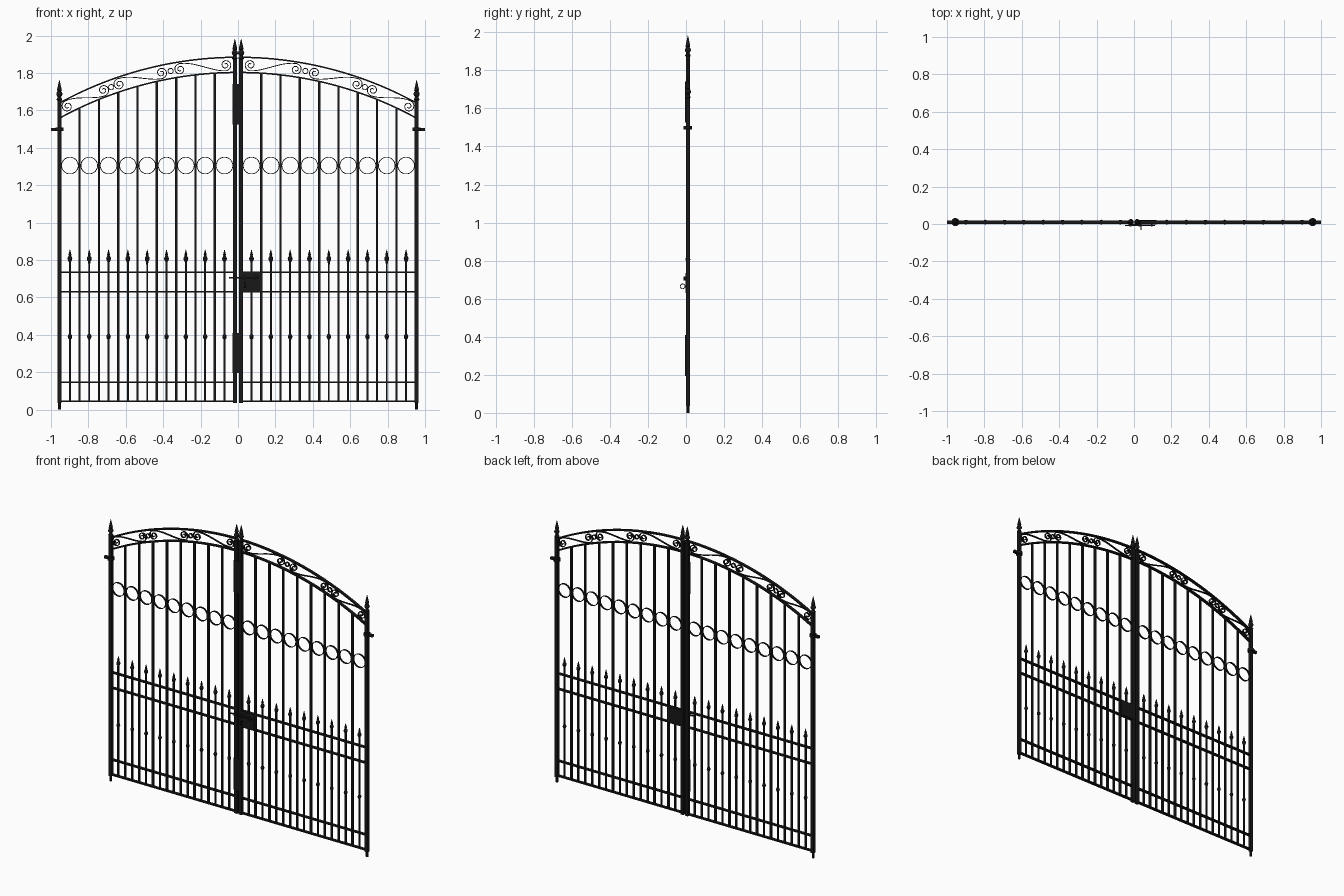
import bpy, bmesh, math

if "Cube" in bpy.data.objects:
    bpy.data.objects.remove(bpy.data.objects["Cube"])

Y = 0.010                      # depth centre of the gate leaf
R, POST, MID = 1.984, 0.955, 0.017

black = bpy.data.materials.new("black_iron")
black.diffuse_color = (0.009, 0.009, 0.0095, 1)
black.use_nodes = True
black.node_tree.nodes["Principled BSDF"].inputs["Base Color"].default_value = black.diffuse_color


def finish(bm, name, smooth=False):
    bmesh.ops.recalc_face_normals(bm, faces=bm.faces)
    me = bpy.data.meshes.new(name)
    bm.to_mesh(me)
    bm.free()
    ob = bpy.data.objects.new(name, me)
    me.materials.append(black)
    bpy.context.collection.objects.link(ob)
    if smooth:
        bpy.ops.object.select_all(action='DESELECT')
        ob.select_set(True)
        bpy.context.view_layer.objects.active = ob
        bpy.ops.object.shade_smooth_by_angle(angle=math.radians(40))


def box(bm, x0, x1, y0, y1, z0, z1):
    v = [bm.verts.new((x, y, z)) for x in (x0, x1) for y in (y0, y1) for z in (z0, z1)]
    for f in ((0, 1, 3, 2), (4, 6, 7, 5), (0, 4, 5, 1), (2, 3, 7, 6), (0, 2, 6, 4), (1, 5, 7, 3)):
        bm.faces.new([v[i] for i in f])


def bar(bm, x, w, z0, z1):
    box(bm, x - w / 2, x + w / 2, Y - w / 2, Y + w / 2, z0, z1)


def lathe(bm, x, z, prof, n=10, y=Y):
    """Revolve (radius, height) pairs around a vertical axis."""
    rings = [[bm.verts.new((x + r * math.cos(2 * math.pi * k / n),
                            y + r * math.sin(2 * math.pi * k / n), z + h))
              for k in range(n)] for r, h in prof]
    for a, b in zip(rings, rings[1:]):
        for k in range(n):
            bm.faces.new((a[k], a[(k + 1) % n], b[(k + 1) % n], b[k]))
    bm.faces.new(rings[0])
    bm.faces.new(rings[-1])


def ribbon(bm, pts, w, d, closed=False, y=Y):
    """Flat bar of thickness w and depth d following (x, z) points."""
    n, secs = len(pts), []
    for i, (x, z) in enumerate(pts):
        a = pts[i - 1] if (i or closed) else pts[0]
        b = pts[(i + 1) % n] if (i < n - 1 or closed) else pts[-1]
        tx, tz = b[0] - a[0], b[1] - a[1]
        l = math.hypot(tx, tz) or 1
        nx, nz = -tz / l * w / 2, tx / l * w / 2
        secs.append([bm.verts.new((x + s * nx, y + e * d / 2, z + s * nz))
                     for s, e in ((1, -1), (1, 1), (-1, 1), (-1, -1))])
    for i in range(n if closed else n - 1):
        a, b = secs[i], secs[(i + 1) % n]
        for k in range(4):
            bm.faces.new((a[k], a[(k + 1) % 4], b[(k + 1) % 4], b[k]))
    if not closed:
        bm.faces.new(secs[0])
        bm.faces.new(secs[-1])


def arch(x, top):
    return top - R + math.sqrt(R * R - x * x)


def circle(cx, cz, r, n):
    return [(cx + r * math.cos(2 * math.pi * k / n), cz + r * math.sin(2 * math.pi * k / n))
            for k in range(n)]


# Square posts with turned spear finials
outer, inner, finials = bmesh.new(), bmesh.new(), bmesh.new()
spear = [(0.012, 0), (0.016, 0.006), (0.012, 0.012), (0.009, 0.02), (0.016, 0.03), (0.017, 0.036),
         (0.013, 0.046), (0.009, 0.05), (0.013, 0.056), (0.009, 0.075), (0.001, 0.11)]
for s in (-1, 1):
    bar(outer, s * POST, 0.022, 0.035, 1.655)
    lathe(outer, s * POST, 0, [(0.008, 0), (0.008, 0.036)])
    lathe(finials, s * POST, 1.652, spear)
    bar(inner, s * MID, 0.022, 0.035, 1.875)
    lathe(finials, s * MID, 1.872, [(min(r, 0.0165), h) for r, h in spear])
finish(outer, "outer_posts")
finish(inner, "inner_posts")
finish(finials, "post_finials", True)

# Hinge collars with lugs reaching outwards
bm = bmesh.new()
for s in (-1, 1):
    lathe(bm, s * POST, 1.49, [(0.022, 0), (0.022, 0.018)], 16)
    x0, x1 = sorted((s * 0.96, s * 1.0))
    box(bm, x0, x1, Y - 0.009, Y + 0.009, 1.491, 1.507)
finish(bm, "hinges", True)

# Horizontal flat rails
bm = bmesh.new()
for s in (-1, 1):
    x0, x1 = sorted((s * MID, s * POST))
    for z in (0.046, 0.147, 0.631, 0.735):
        box(bm, x0, x1, Y - 0.010, Y + 0.010, z - 0.004, z + 0.004)
finish(bm, "rails")

# Two arched flat bars on each leaf
bm = bmesh.new()
for s in (-1, 1):
    for top in (1.803, 1.884):
        xs = [s * (MID + (POST - MID) * i / 32) for i in range(33)]
        ribbon(bm, [(x, arch(x, top)) for x in xs], 0.008, 0.02)
finish(bm, "arched_rails", True)

# Tall bars, short spear bars and the row of rings
tall, short, tips, rings = (bmesh.new() for _ in range(4))
for s in (-1, 1):
    for i in range(9):
        x = s * (0.0722 + 0.1033 * i)
        bar(short, x, 0.010, 0.046, 0.79)
        lathe(tips, x, 0.775, [(0.005, 0), (0.006, 0.015), (0.011, 0.024), (0.013, 0.032),
                               (0.011, 0.04), (0.006, 0.047), (0.008, 0.053), (0.001, 0.08)], 8)
        lathe(tips, x, 0.375, [(0.005, 0), (0.010, 0.007), (0.012, 0.015),
                               (0.010, 0.023), (0.005, 0.03)], 8)
        ribbon(rings, circle(x, 1.305, 0.0445, 32), 0.004, 0.012, True)
        if i < 8:
            xt = s * (abs(x) + 0.0517)
            bar(tall, xt, 0.012, 0.046, arch(xt, 1.803))
finish(tall, "tall_bars")
finish(short, "short_bars")
finish(tips, "spear_tips", True)
finish(rings, "ring_row", True)


# S-scrolls between the arches, with small linking rings
def band(u, v):
    """Distance along the arch and offset across it, to (x, z)."""
    t = u / R
    return (R + v) * math.sin(t), 1.8435 - R + (R + v) * math.cos(t)


def spiral(cu, r, start, turns, sign):
    out = []
    for k in range(37):
        f = k / 36
        a = start + sign * turns * 2 * math.pi * f
        rr = r * (1 - 0.8 * f)
        out.append((cu + rr * math.cos(a), rr * math.sin(a)))
    return out


bm = bmesh.new()
arc = lambda x: R * math.asin(x / R)
for s in (-1, 1):
    for a, b in ((0.066, 0.31), (0.41, 0.635), (0.72, 0.912)):
        a, b, r = arc(a), arc(b), 0.031
        first = spiral(a, r, -math.pi / 2, 1.6, -1)[::-1]
        last = spiral(b, r, math.pi / 2, 1.6, -1)
        link = []
        for k in range(1, 16):
            f = k / 16
            link.append((a + (b - a) * f, r * (-1 + 2 * (3 * f * f - 2 * f ** 3))))
        pts = [band(u, v) for u, v in first + link + last]
        ribbon(bm, [(s * x, z) for x, z in pts], 0.0045, 0.012)
    for c in (0.36, 0.678):
        x, z = band(arc(c), 0)
        ribbon(bm, circle(s * x, z, 0.014, 16), 0.0045, 0.012, True)
finish(bm, "scrollwork", True)

# Cover plates across the meeting posts
bm = bmesh.new()
for z0, z1 in ((0.195, 0.41), (1.525, 1.74)):
    box(bm, -0.030, 0.026, Y - 0.0145, Y - 0.010, z0, z1)
finish(bm, "cover_plates")

# Lock box on the right leaf
bm = bmesh.new()
box(bm, 0.015, 0.121, Y - 0.012, Y + 0.012, 0.631, 0.735)
finish(bm, "lock_box")

# Sliding latch bolt with its guides
bm = bmesh.new()
box(bm, -0.047, 0.112, Y - 0.021, Y - 0.016, 0.702, 0.710)
for x in (-0.018, 0.03, 0.095):
    box(bm, x - 0.005, x + 0.005, Y - 0.024, Y - 0.010, 0.695, 0.717)
finish(bm, "latch_bolt")

# Pull ring hanging in front of the lock
bm = bmesh.new()
n = len(circle(0, 0, 1, 20))
ribbon(bm, circle(0, 0, 0.0125, 20), 0.004, 0.006, True, 0)
for v in bm.verts:             # turn the ring side-on and set it in place
    x, y, z = v.co
    v.co = (0.038 + y, -0.0175 + x, 0.665 + z)
finish(bm, "pull_ring", True)
